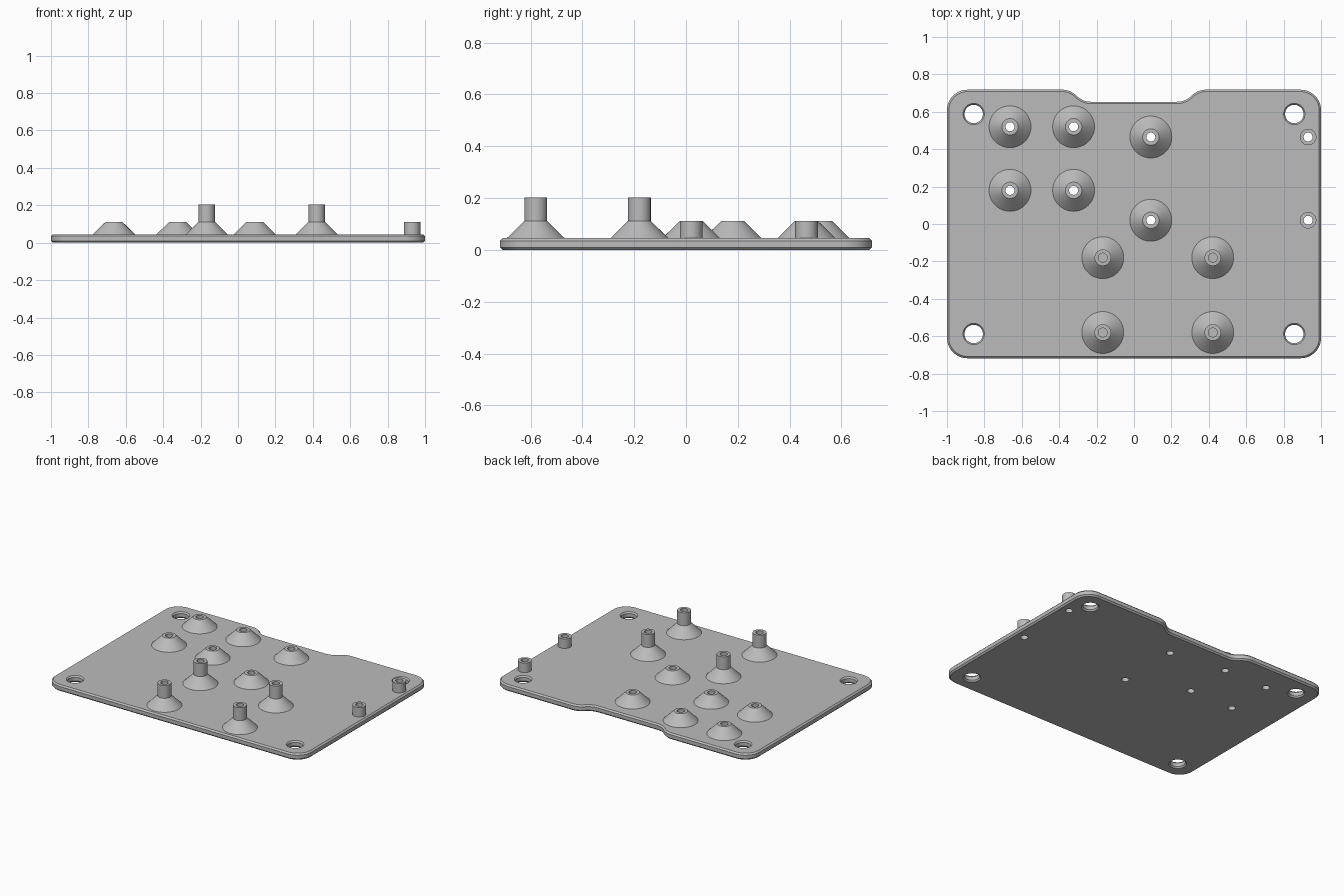
import bpy, bmesh
from math import sin, cos, radians, tau

cube = bpy.data.objects.get("Cube")
if cube:
    bpy.data.objects.remove(cube)

grey = bpy.data.materials.new("matte grey")
grey.use_nodes = True
color = (0.5, 0.5, 0.5, 1)
grey.diffuse_color = color
grey.node_tree.nodes["Principled BSDF"].inputs["Base Color"].default_value = color

THICK, CHAMFER = 0.045, 0.01
HALF_X, HALF_Y, R = 1.0, 0.718, 0.11
BORE = 0.024


def finish(bm, name):
    bmesh.ops.recalc_face_normals(bm, faces=bm.faces)
    mesh = bpy.data.meshes.new(name)
    bm.to_mesh(mesh)
    bm.free()
    mesh.materials.append(grey)
    obj = bpy.data.objects.new(name, mesh)
    bpy.context.collection.objects.link(obj)
    bpy.ops.object.select_all(action='DESELECT')
    obj.select_set(True)
    bpy.context.view_layer.objects.active = obj
    bpy.ops.object.shade_smooth_by_angle(angle=radians(30))
    return obj


def circle(x, y, r, n=48):
    return [(x + r * cos(tau * i / n), y + r * sin(tau * i / n)) for i in range(n)]


def stack(bm, rings):
    """Skin a list of (points, z) rings; return the vertex rows."""
    rows = [[bm.verts.new((x, y, z)) for x, y in pts] for pts, z in rings]
    for a, b in zip(rows, rows[1:]):
        for i in range(len(a)):
            j = (i + 1) % len(a)
            bm.faces.new((a[i], a[j], b[j], b[i]))
    return rows


def outline(inset):
    """Rounded plate with a shallow notch in the back edge."""
    cx, cy, s = HALF_X - R, HALF_Y - R, 0.385
    w, d = 2 * R * sin(radians(45)), 2 * R * (1 - cos(radians(45)))
    out, inn = R - inset, R + inset
    arcs = [(cx, -cy, out, -90, 0), (cx, cy, out, 0, 90),
            (s, cy, out, 90, 135), (s - w, HALF_Y - d + R, inn, -45, -90),
            (w - s, HALF_Y - d + R, inn, -90, -135), (-s, cy, out, 45, 90),
            (-cx, cy, out, 90, 180), (-cx, -cy, out, 180, 270)]
    pts = []
    for x, y, r, a0, a1 in arcs:
        for i in range(13):
            a = radians(a0 + (a1 - a0) * i / 12)
            p = (x + r * cos(a), y + r * sin(a))
            if not pts or abs(p[0] - pts[-1][0]) + abs(p[1] - pts[-1][1]) > 1e-5:
                pts.append(p)
    return pts


# Standoff positions
short_cones = [(x, y) for x in (-0.663, -0.323) for y in (0.18, 0.52)]
short_cones += [(0.09, 0.465), (0.09, 0.02)]
tall_cones = [(x, y) for x in (-0.167, 0.421) for y in (-0.58, -0.18)]
edge_posts = [(0.931, 0.465), (0.931, 0.02)]

# Base plate with chamfered rim, four chamfered corner holes, small bores
bm = bmesh.new()
levels = [(CHAMFER, 0), (0, CHAMFER), (0, THICK - CHAMFER), (CHAMFER, THICK)]
loops = [stack(bm, [(outline(i), z) for i, z in levels])]
for x in (-0.857, 0.857):
    for y in (-0.588, 0.588):
        loops.append(stack(bm, [(circle(x, y, 0.049 + 0.8 * i), z) for i, z in levels]))
for x, y in short_cones + edge_posts:
    loops.append(stack(bm, [(circle(x, y, BORE), z) for z in (0, THICK)]))
for end in (0, -1):
    edges = []
    for rows in loops:
        row = rows[end]
        edges += [bm.edges.get((v, row[i - 1])) for i, v in enumerate(row)]
    bmesh.ops.triangle_fill(bm, edges=edges, use_beauty=True,
                            normal=(0, 0, 1 if end else -1))
finish(bm, "base_plate")


def standoff(name, x, y, profile, blind=False):
    bm = bmesh.new()
    rows = stack(bm, [(circle(x, y, r), z) for r, z in profile])
    if blind:
        bm.faces.new(rows[-1])
    finish(bm, name)


# Hollow conical standoffs, screw posts on cones, and plain edge posts
CONE, POST, LOW, HIGH = 0.112, 0.044, 0.112, 0.203
for i, (x, y) in enumerate(short_cones):
    standoff(f"short_cone_standoff_{i + 1}", x, y,
             [(CONE, THICK), (POST, LOW), (BORE, LOW), (BORE, THICK)])
for i, (x, y) in enumerate(tall_cones):
    standoff(f"tall_cone_standoff_{i + 1}", x, y,
             [(CONE, THICK), (POST, LOW), (POST, HIGH), (BORE, HIGH), (BORE, LOW)], True)
for i, (x, y) in enumerate(edge_posts):
    standoff(f"edge_post_{i + 1}", x, y,
             [(POST, THICK), (POST, LOW), (BORE, LOW), (BORE, THICK)])
